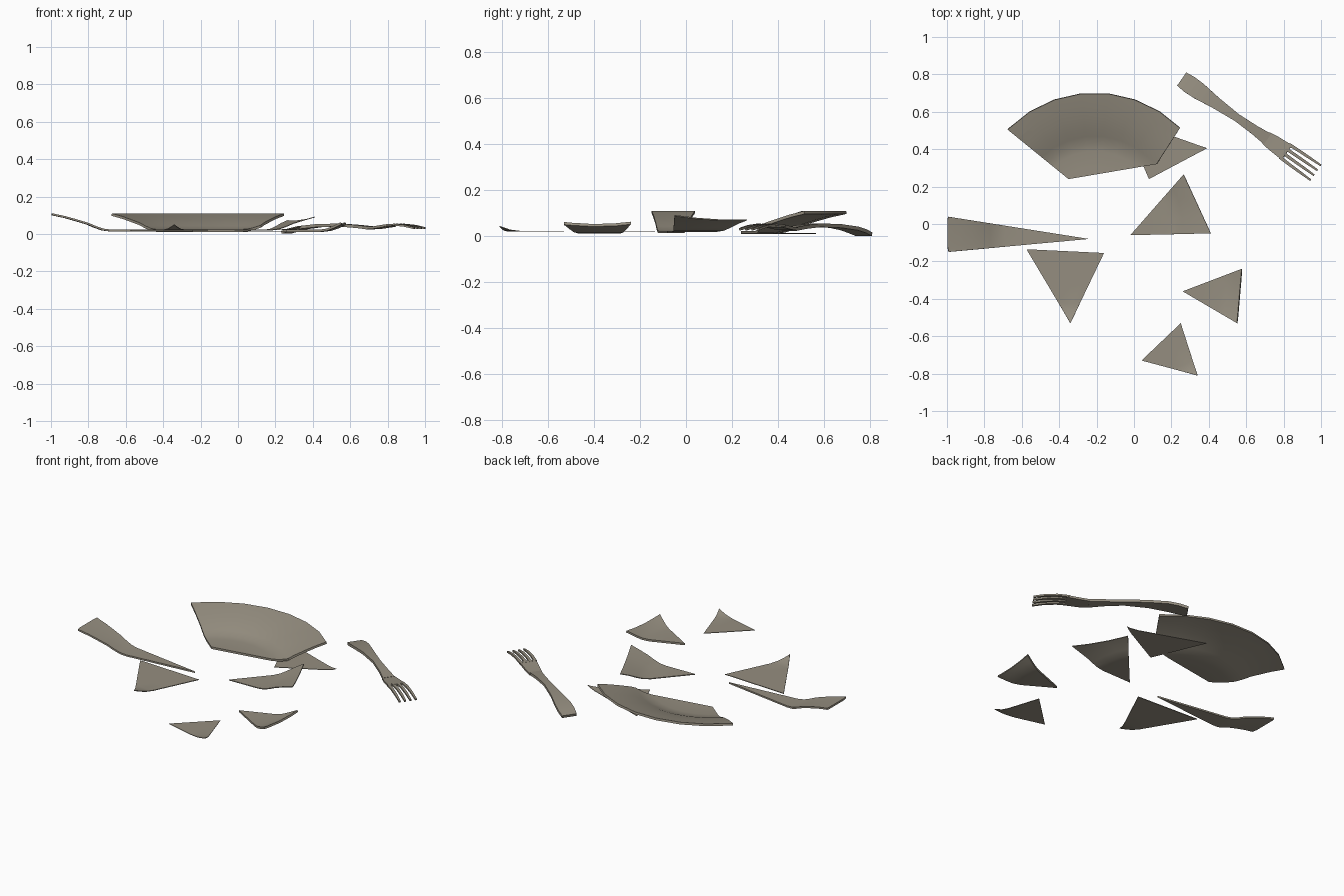
import bpy, bmesh, math
from mathutils import Vector

if "Cube" in bpy.data.objects:
    bpy.data.objects.remove(bpy.data.objects["Cube"])

ceramic = bpy.data.materials.new("warm grey")
ceramic.diffuse_color = (0.30, 0.27, 0.215, 1)
ceramic.use_nodes = True
ceramic.node_tree.nodes["Principled BSDF"].inputs["Base Color"].default_value = ceramic.diffuse_color

# Plate cross-section: radius, top height
PROFILE = [(0.12, 0.024), (0.25, 0.024), (0.34, 0.024), (0.38, 0.029), (0.42, 0.043),
           (0.46, 0.060), (0.52, 0.078), (0.58, 0.095), (0.65, 0.110)]
SEGS = 28


def finish(name, bm, thick, angle=35):
    """Turn a sheet into a thin solid object."""
    bmesh.ops.recalc_face_normals(bm, faces=bm.faces)
    bm.normal_update()
    if sum(f.normal.z * f.calc_area() for f in bm.faces) < 0:
        bmesh.ops.reverse_faces(bm, faces=bm.faces)
    me = bpy.data.meshes.new(name)
    bm.to_mesh(me)
    bm.free()
    me.materials.append(ceramic)
    ob = bpy.data.objects.new(name, me)
    bpy.context.collection.objects.link(ob)
    bpy.ops.object.select_all(action='DESELECT')
    ob.select_set(True)
    bpy.context.view_layer.objects.active = ob
    m = ob.modifiers.new("thickness", 'SOLIDIFY')
    m.thickness = thick
    m.offset = -1
    bpy.ops.object.modifier_apply(modifier=m.name)
    bpy.ops.object.shade_smooth_by_angle(angle=math.radians(angle))
    return ob


def plate_piece(name, centre, path, closed, thick, dz=0.0):
    """A plate about centre, broken along the straight lines of a counter-clockwise path."""
    bm = bmesh.new()
    cx, cy = centre
    mid = bm.verts.new((cx, cy, PROFILE[0][1] + dz))
    rings = []
    for r, z in PROFILE:
        ring = []
        for i in range(SEGS):
            a = math.pi / 2 + (i + 0.5) * 2 * math.pi / SEGS
            ring.append(bm.verts.new((cx + r * math.cos(a), cy + r * math.sin(a), z + dz)))
        rings.append(ring)
    for i in range(SEGS):
        j = (i + 1) % SEGS
        bm.faces.new((mid, rings[0][i], rings[0][j]))
        for a, b in zip(rings, rings[1:]):
            bm.faces.new((a[i], b[i], b[j], a[j]))
    pts = list(path) + ([path[0]] if closed else [])
    for p, q in zip(pts, pts[1:]):
        out = Vector((q[1] - p[1], p[0] - q[0], 0)).normalized()
        bmesh.ops.bisect_plane(bm, geom=bm.verts[:] + bm.edges[:] + bm.faces[:],
                               plane_co=(p[0], p[1], 0), plane_no=out, clear_outer=True)
    return finish(name, bm, thick)


# Large remaining part of the plate
plate_piece("broken_plate", (-0.21, 0.05),
            [(-0.67, 0.50), (-0.35, 0.24), (0.12, 0.32), (0.25, 0.52)], False, 0.013)

# Loose shards
plate_piece("rim_shard", (-0.35, -0.05),
            [(-1.0, 0.04), (-1.0, -0.15), (-0.24, -0.08)], True, 0.010)
plate_piece("right_shard", (0.12, -0.35),
            [(0.26, -0.36), (0.55, -0.53), (0.575, -0.24)], True, 0.012)
plate_piece("centre_shard", (-0.16, -0.01),
            [(-0.02, -0.06), (0.41, -0.05), (0.265, 0.265)], True, 0.005)
plate_piece("left_shard", (-0.37, -0.09),
            [(-0.575, -0.135), (-0.34, -0.53), (-0.16, -0.155)], True, 0.004)
plate_piece("front_shard", (0.10, -0.46),
            [(0.04, -0.73), (0.34, -0.81), (0.25, -0.53)], True, 0.003)
plate_piece("tucked_shard", (0.0, 0.34),
            [(0.08, 0.24), (0.39, 0.405), (-0.06, 0.565)], True, 0.003, -0.010)

# Fork: strips along a slanted axis, each station is (distance, offset, half width, height)
START = Vector((0.255, 0.775))
ALONG = Vector((0.82, -0.573)).normalized()
ACROSS = Vector((0.573, 0.82)).normalized()


def strip(name, stations, thick):
    bm = bmesh.new()
    rows = []
    for t, off, w, z in stations:
        row = []
        for s in (-1, 0, 1):
            p = START + ALONG * t + ACROSS * (off + s * w)
            row.append(bm.verts.new((p.x, p.y, z)))
        rows.append(row)
    for a, b in zip(rows, rows[1:]):
        for k in range(2):
            bm.faces.new((a[k], a[k + 1], b[k + 1], b[k]))
    return finish(name, bm, thick)


strip("fork_handle", [(0, 0, 0.043, 0.017), (0.05, 0, 0.048, 0.030), (0.11, 0, 0.046, 0.042),
                      (0.22, 0, 0.032, 0.053), (0.36, 0, 0.021, 0.056),
                      (0.48, 0, 0.026, 0.048), (0.56, 0, 0.034, 0.040)], 0.016)
strip("fork_head", [(0.55, 0, 0.036, 0.038), (0.60, 0, 0.043, 0.041),
                    (0.685, 0, 0.048, 0.052)], 0.013)
for i in range(4):
    o = (i - 1.5)
    strip(f"fork_tine_{i + 1}", [(0.67, o * 0.028, 0.009, 0.051), (0.74, o * 0.030, 0.008, 0.055),
                                 (0.81, o * 0.031, 0.007, 0.049), (0.875, o * 0.032, 0.005, 0.036)], 0.010)
